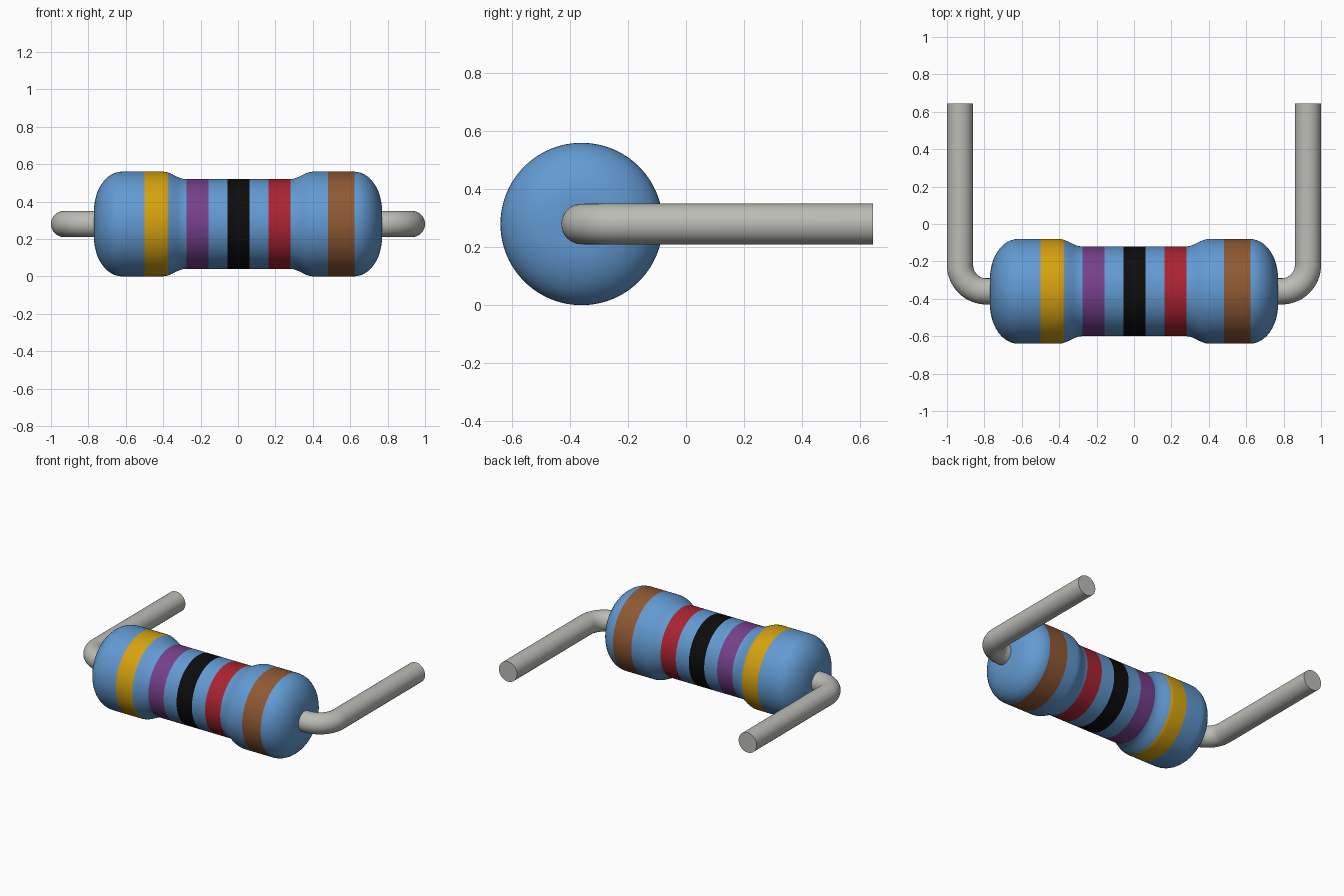
import bpy, bmesh, math
from mathutils import Vector

cube = bpy.data.objects.get("Cube")
if cube:
    bpy.data.objects.remove(cube, do_unlink=True)

AXIS_Y, AXIS_Z = -0.36, 0.28
BULB_R, WAIST_R, LEAD_R = 0.28, 0.24, 0.07
BULB_IN, BULB_OUT, WAIST_X, END_X = 0.40, 0.62, 0.28, 0.77
LEAD_X, BEND_R, LEAD_END = 0.93, 0.14, 0.645


def material(name, r, g, b, rough=0.5):
    # sRGB bytes to linear colour
    lin = [((c / 255 + 0.055) / 1.055) ** 2.4 if c > 10 else c / 255 / 12.92 for c in (r, g, b)]
    mat = bpy.data.materials.new(name)
    mat.use_nodes = True
    mat.diffuse_color = (*lin, 1)
    bsdf = next(n for n in mat.node_tree.nodes if n.type == 'BSDF_PRINCIPLED')
    bsdf.inputs["Base Color"].default_value = (*lin, 1)
    bsdf.inputs["Roughness"].default_value = rough
    return mat


def loft(name, stations, segments, mats, pick=lambda c: 0):
    """Skin round rings given as (centre, tangent, radius); colour faces by pick()."""
    bm = bmesh.new()
    up = Vector((0, 0, 1))
    rings = []
    for centre, tangent, radius in stations:
        side = tangent.cross(up).normalized()
        ring = []
        for i in range(segments):
            a = math.tau * i / segments
            ring.append(bm.verts.new(centre + radius * (math.cos(a) * side + math.sin(a) * up)))
        rings.append(ring)
    for p, q in zip(rings, rings[1:]):
        for i in range(segments):
            j = (i + 1) % segments
            bm.faces.new((p[i], p[j], q[j], q[i]))
    bm.faces.new(rings[0])
    bm.faces.new(rings[-1])
    bmesh.ops.recalc_face_normals(bm, faces=bm.faces)
    for f in bm.faces:
        f.material_index = pick(f.calc_center_median())
    mesh = bpy.data.meshes.new(name)
    bm.to_mesh(mesh)
    bm.free()
    for m in mats:
        mesh.materials.append(m)
    obj = bpy.data.objects.new(name, mesh)
    bpy.context.collection.objects.link(obj)
    bpy.ops.object.select_all(action='DESELECT')
    obj.select_set(True)
    bpy.context.view_layer.objects.active = obj
    bpy.ops.object.shade_smooth_by_angle(angle=math.radians(40))
    return obj


def body_radius(x):
    # waist, smooth shoulder, flat bulb, rounded end
    x = abs(x)
    if x > BULB_OUT:
        t = min(1, (x - BULB_OUT) / (END_X - BULB_OUT))
        return LEAD_R + (BULB_R - LEAD_R) * math.sqrt(1 - t * t)
    t = max(0, min(1, (x - WAIST_X) / (BULB_IN - WAIST_X)))
    return WAIST_R + (BULB_R - WAIST_R) * t * t * (3 - 2 * t)


# Colours
blue = material("body blue", 98, 154, 210)
metal = material("lead grey", 188, 188, 182)
bands = [
    (-0.50, -0.375, material("yellow band", 214, 162, 16)),
    (-0.275, -0.157, material("violet band", 118, 64, 138)),
    (-0.057, 0.062, material("black band", 12, 12, 12)),
    (0.164, 0.282, material("red band", 170, 36, 49)),
    (0.48, 0.623, material("brown band", 143, 89, 51)),
]


def band_index(c):
    for i, (lo, hi, _) in enumerate(bands):
        if lo < c.x < hi:
            return i + 1
    return 0


# Body: rings at the shoulders, rounded ends and band edges
xs = {e for lo, hi, _ in bands for e in (lo, hi)}
for s in (-1, 1):
    xs |= {s * (WAIST_X + (BULB_IN - WAIST_X) * i / 8) for i in range(9)}
    xs |= {s * (BULB_OUT + (END_X - BULB_OUT) * math.sin(math.pi / 2 * i / 12)) for i in range(13)}
along = Vector((1, 0, 0))
loft("resistor_body",
     [(Vector((x, AXIS_Y, AXIS_Z)), along, body_radius(x)) for x in sorted(xs)],
     96, [blue] + [b[2] for b in bands], band_index)

# Bent wire leads, one on each side
for s, name in ((1, "left_lead"), (-1, "right_lead")):
    path = [(Vector((s * 0.7, AXIS_Y, AXIS_Z)), Vector((s, 0, 0)), LEAD_R)]
    for i in range(17):
        a = math.pi / 2 * i / 16
        centre = Vector((s * (LEAD_X - BEND_R + BEND_R * math.sin(a)),
                         AXIS_Y + BEND_R * (1 - math.cos(a)), AXIS_Z))
        path.append((centre, Vector((s * math.cos(a), math.sin(a), 0)), LEAD_R))
    path.append((Vector((s * LEAD_X, LEAD_END, AXIS_Z)), Vector((0, 1, 0)), LEAD_R))
    loft(name, path, 48, [metal])
